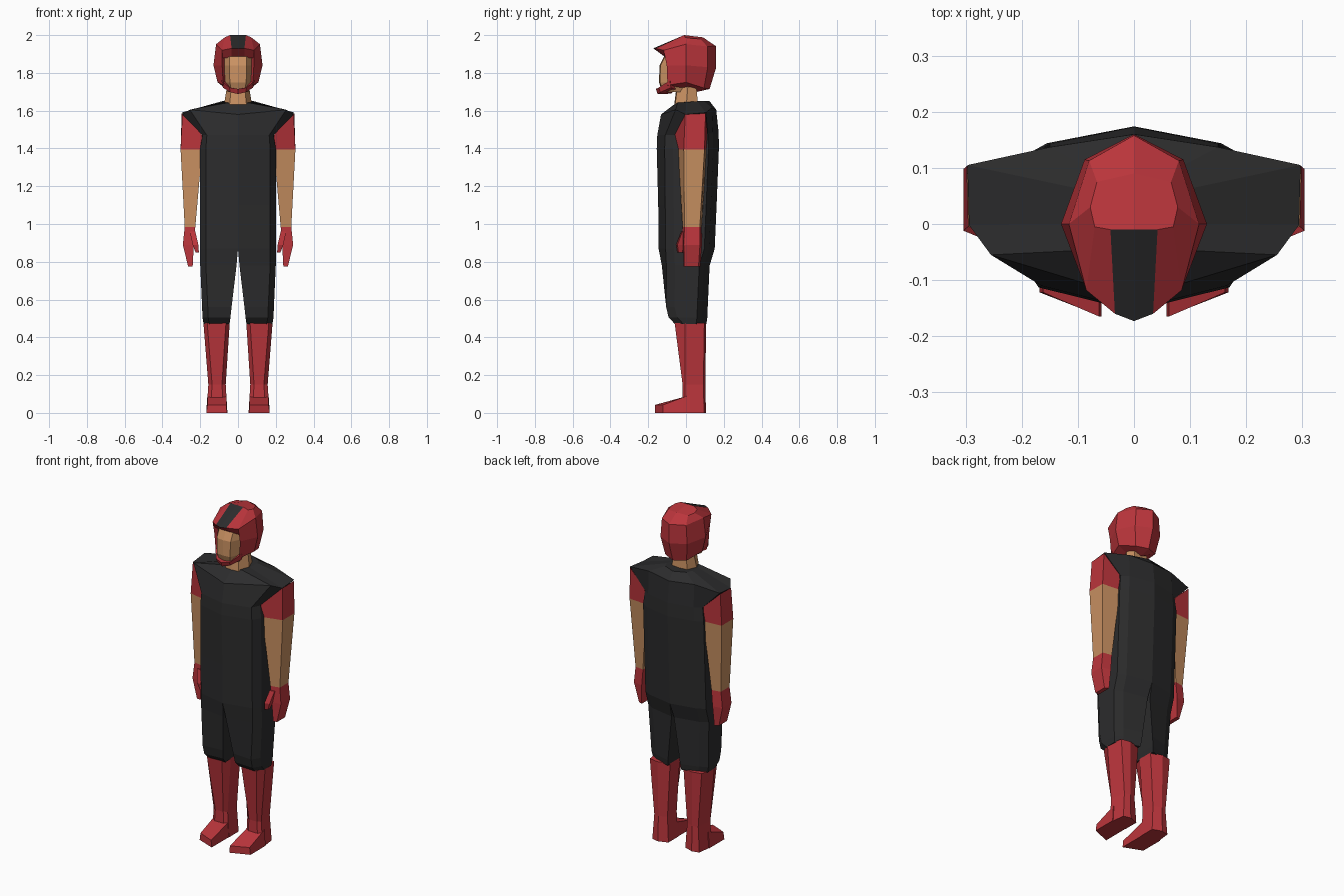
import bpy, bmesh

def material(name, rgb):
    m = bpy.data.materials.new(name)
    m.diffuse_color = (*rgb, 1)
    return m

RED = material("red", (0.50, 0.036, 0.045))
BLACK = material("charcoal", (0.025, 0.025, 0.026))
SKIN = material("skin", (0.58, 0.28, 0.12))

def loft(name, rows, mats, closed=False, caps=(True, True), rule=None):
    """Loft the +x half through rows of points, then mirror it across x = 0."""
    bm = bmesh.new()
    for s in (1, -1):
        vs = [[bm.verts.new((s * x, y, z)) for x, y, z in r] for r in rows]
        n = len(rows[0])
        for a, b in zip(vs, vs[1:]):
            for i in range(n if closed else n - 1):
                j = (i + 1) % n
                bm.faces.new((a[i], a[j], b[j], b[i]))
        if caps[0]:
            bm.faces.new(vs[0])
        if caps[1]:
            bm.faces.new(vs[-1])
    bmesh.ops.remove_doubles(bm, verts=bm.verts, dist=0.0005)
    bmesh.ops.recalc_face_normals(bm, faces=bm.faces)
    if rule:
        for f in bm.faces:
            f.material_index = rule(f.calc_center_median(), f.normal)
    me = bpy.data.meshes.new(name)
    bm.to_mesh(me)
    bm.free()
    for m in mats:
        me.materials.append(m)
    ob = bpy.data.objects.new(name, me)
    bpy.context.collection.objects.link(ob)

def body(z, xi, xo, f, fc, b):
    """Half section of trunk or leg: inner/outer x, front centre, front corner, back."""
    return [(xi, f, z), (xo - .03, fc, z), (xo, fc + .045, z),
            (xo, b - .055, z), (xo - .045, b - .03, z), (xi, b, z)]

def quad(z, x0, x1, yf0, yf1, yb):
    """Four-sided limb section."""
    return [(x0, yf0, z), (x1, yf1, z), (x1, yb, z), (x0, yb + .01, z)]

# Trunk with flared shoulders and collar
loft("shirt", [
    body(.87, 0, .20, -.145, -.108, .152),
    body(1.10, 0, .20, -.147, -.110, .162),
    body(1.40, 0, .20, -.155, -.113, .174),
    [(0, -.152, 1.47), (.165, -.110, 1.47), (.188, -.06, 1.47),
     (.19, .115, 1.48), (.15, .143, 1.48), (0, .173, 1.48)],
    [(0, -.132, 1.58), (.255, -.055, 1.605), (.294, -.002, 1.58),
     (.297, .105, 1.59), (.15, .137, 1.615), (0, .160, 1.605)],
    [(0, -.06, 1.635), (.055, -.045, 1.642), (.08, 0, 1.645),
     (.085, .06, 1.65), (.07, .095, 1.65), (0, .125, 1.65)]], [BLACK])

# Trouser legs
loft("trouser_legs", [
    body(.87, 0, .20, -.145, -.108, .152),
    body(.78, .008, .20, -.128, -.104, .125),
    body(.56, .034, .19, -.095, -.105, .115),
    body(.505, .04, .188, -.085, -.092, .113),
    body(.47, .045, .182, -.055, -.058, .108)], [BLACK], True)

# Boots: shaft and wedge foot
def boot(z, x0, x1, f, b):
    return [(x0 + .02, f, z), (x1 - .02, f, z), (x1, -.005, z),
            (x1 - .012, b - .01, z), ((x0 + x1) / 2, b, z), (x0, b - .02, z), (x0, -.005, z)]

loft("boot_shafts", [boot(.475, .044, .183, -.06, .107), boot(.15, .065, .157, -.018, .102),
                     boot(0, .056, .167, -.02, .106)], [RED], True)

def foot(yi, yo, h):
    return [(.058, yi, 0), (.168, yo, 0), (.162, yo, h), (.062, yi, h)]

loft("feet", [foot(.02, .02, .095), foot(-.02, -.015, .082), foot(-.165, -.122, .042)],
     [RED], True)

# Arms: red sleeve, bare forearm, red gloved hand
loft("arms", [
    [(.192, -.058, 1.475), (.295, -.004, 1.58), (.298, .103, 1.585), (.195, .112, 1.485)],
    quad(1.395, .19, .304, -.042, -.012, .098),
    quad(.985, .226, .282, -.018, -.008, .073),
    quad(.89, .234, .292, -.016, -.012, .074),
    quad(.775, .240, .264, -.012, -.010, .066)], [RED, SKIN], True, (False, True),
    lambda c, n: int(.99 < c.z < 1.38))
loft("thumbs", [quad(.96, .226, .255, -.025, -.02, .01), quad(.89, .210, .24, -.052, -.045, -.01),
                quad(.85, .207, .225, -.045, -.04, -.02)], [RED], True)

# Neck and face
def half(z, x, f, m, b):
    return [(0, f, z), (x * .6, f + .005, z), (x, m, z), (x * .7, b, z), (0, b, z)]

loft("neck", [half(1.61, .078, -.065, 0, .065), half(1.73, .058, -.05, .01, .055)], [SKIN])
loft("face", [half(1.70, .055, -.125, -.07, 0), half(1.75, .072, -.143, -.07, 0),
              half(1.84, .076, -.140, -.07, 0), half(1.90, .076, -.11, -.07, 0)], [SKIN])

# Helmet crown with dark centre stripe
brim = [(0, -.173, 1.93), (.034, -.160, 1.93), (.085, -.118, 1.92),
        (.116, 0, 1.952), (.08, .113, 1.94), (0, .158, 1.942)]
loft("helmet_crown", [
    [(0, -.01, 2), (.042, -.01, 2), (.07, -.005, 1.988),
     (.078, .03, 1.982), (.066, .075, 1.98), (0, .09, 1.988)], brim],
    [RED, BLACK], False, (True, False),
    lambda c, n: int(c.y < -.05 and abs(c.x) < .03))

# Underside of the brim
loft("helmet_brim", [brim[:3], [(0, -.105, 1.88), (.034, -.105, 1.88), (.083, -.10, 1.88)]],
     [RED], False, (False, False))

# Helmet sides, back and base around the face opening
loft("helmet_shell", [
    [(.072, -.085, 1.91)] + brim[2:],
    [(.072, -.078, 1.83), (.084, -.102, 1.84), (.130, 0, 1.84), (.088, .115, 1.83), (0, .160, 1.83)],
    [(.066, -.075, 1.745), (.078, -.098, 1.735), (.108, 0, 1.75), (.07, .095, 1.72), (0, .125, 1.715)],
    [(0, -.09, 1.70), (0, -.08, 1.70), (0, 0, 1.70), (0, .06, 1.70), (0, .125, 1.715)]],
    [RED], False, (False, False))

# Chin guard
loft("chin_guard", [
    [(0, -.160, 1.715), (0, -.150, 1.688), (0, -.08, 1.69), (0, -.13, 1.715)],
    [(.045, -.145, 1.722), (.042, -.135, 1.698), (.035, -.07, 1.70), (.04, -.12, 1.722)],
    [(.088, -.085, 1.76), (.08, -.08, 1.722), (.05, -.05, 1.71), (.068, -.08, 1.755)]],
    [RED], True, (False, True))
